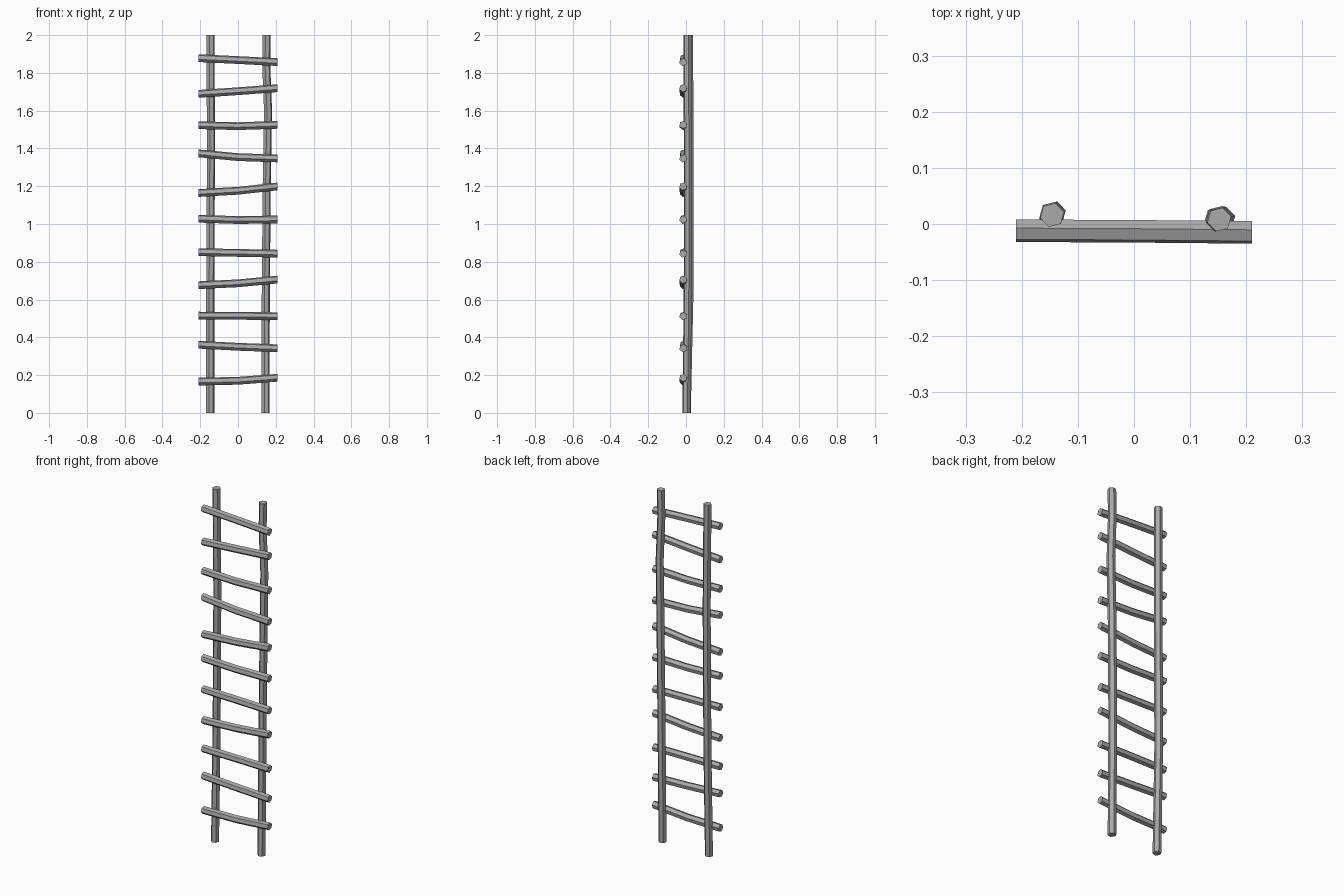
import bpy, bmesh, math
from mathutils import Vector

cube = bpy.data.objects.get("Cube")
if cube:
    bpy.data.objects.remove(cube, do_unlink=True)

grey = bpy.data.materials.new("weathered grey")
grey.use_nodes = True
colour = (0.4, 0.4, 0.4, 1)
grey.diffuse_color = colour
bsdf = grey.node_tree.nodes["Principled BSDF"]
bsdf.inputs["Base Color"].default_value = colour
bsdf.inputs["Roughness"].default_value = 0.8


def pole(name, path, u, v, radius, turn, sides=6):
    """Six-sided pole through the path, its rings lying in the plane of u and v."""
    bm = bmesh.new()
    rings = []
    for p in path:
        ring = []
        for i in range(sides):
            a = turn + math.tau * i / sides
            ring.append(bm.verts.new(Vector(p) + radius * (u * math.cos(a) + v * math.sin(a))))
        rings.append(ring)
    for a, b in zip(rings, rings[1:]):
        for i in range(sides):
            j = (i + 1) % sides
            bm.faces.new((a[i], a[j], b[j], b[i]))
    bm.faces.new(rings[0][::-1])
    bm.faces.new(rings[-1])
    bmesh.ops.recalc_face_normals(bm, faces=bm.faces)
    mesh = bpy.data.meshes.new(name)
    bm.to_mesh(mesh)
    bm.free()
    mesh.materials.append(grey)
    obj = bpy.data.objects.new(name, mesh)
    bpy.context.collection.objects.link(obj)
    return obj


X, Y, Z = Vector((1, 0, 0)), Vector((0, 1, 0)), Vector((0, 0, 1))

# Upright rails, slightly bowed
pole("right_rail", [(-.147, .004, 0), (-.147, .018, .62), (-.143, .019, 1.4), (-.146, .016, 2)],
     X, Y, .022, .25)
pole("left_rail", [(.146, .002, 0), (.147, .009, .62), (.152, .011, 1.2),
                   (.159, .009, 1.6), (.149, .008, 1.85), (.152, .008, 2)],
     X, Y, .022, .25)

# Rungs lashed across the front: heights at right end, middle and left end
rungs = [(.166, .170, .186), (.361, .350, .342), (.515, .514, .512), (.676, .686, .706),
         (.851, .847, .843), (1.028, 1.021, 1.024), (1.164, 1.176, 1.199),
         (1.374, 1.354, 1.347), (1.523, 1.518, 1.525), (1.689, 1.703, 1.719),
         (1.878, 1.868, 1.857)]
for n, (right, middle, left) in enumerate(rungs, 1):
    pole(f"rung_{n}", [(-.21, -.012, right), (0, -.013, middle), (.21, -.015, left)],
         Y, Z, .021, .3)
